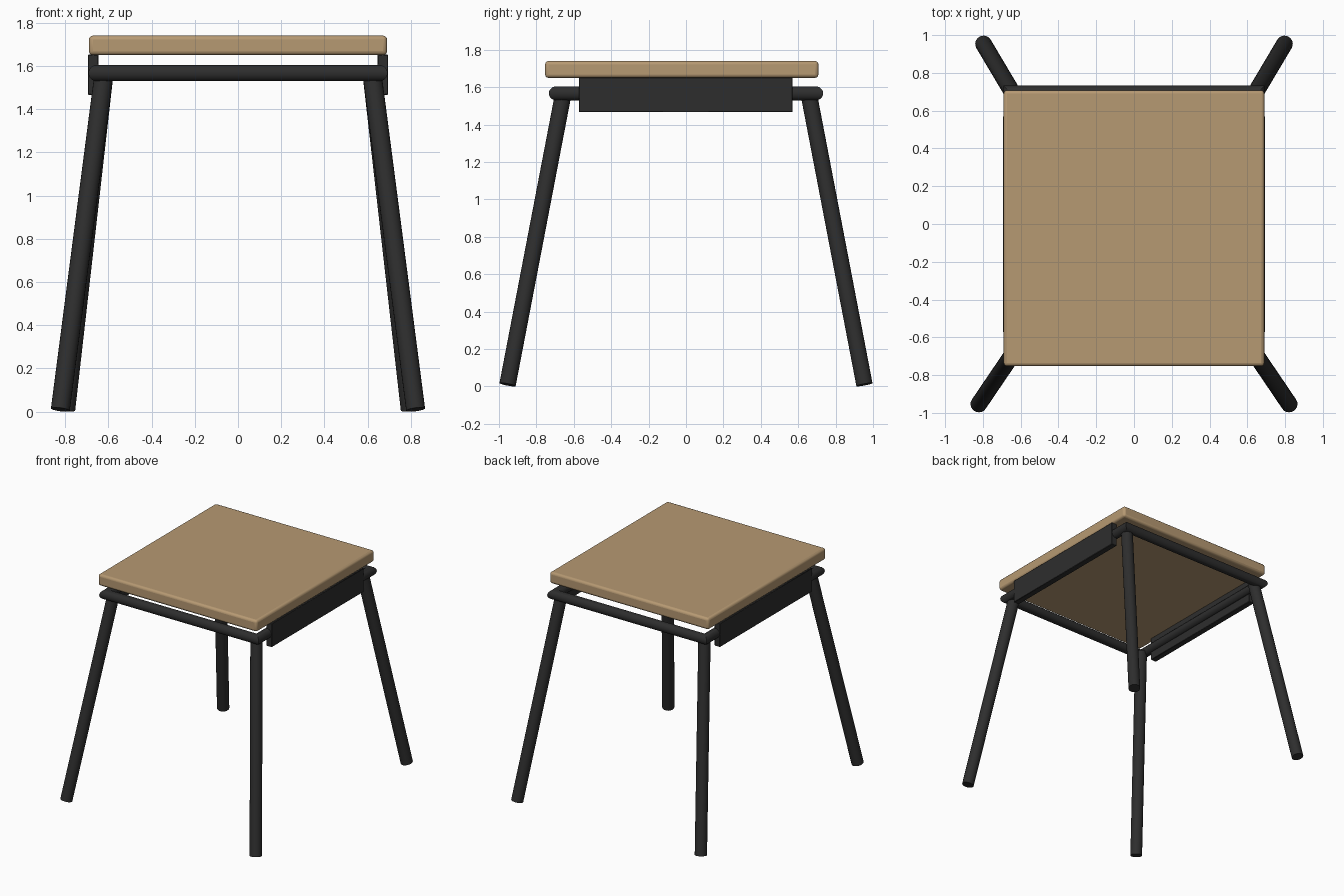
import bpy, bmesh, math
from mathutils import Vector

if "Cube" in bpy.data.objects:
    bpy.data.objects.remove(bpy.data.objects["Cube"])


def material(name, rgb):
    m = bpy.data.materials.new(name)
    m.diffuse_color = (*rgb, 1.0)
    m.use_nodes = True
    m.node_tree.nodes["Principled BSDF"].inputs["Base Color"].default_value = m.diffuse_color
    return m


wood = material("light_wood", (0.47, 0.32, 0.17))
metal = material("black_metal", (0.027, 0.027, 0.027))


def smooth(obj):
    bpy.ops.object.select_all(action='DESELECT')
    obj.select_set(True)
    bpy.context.view_layer.objects.active = obj
    bpy.ops.object.shade_smooth_by_angle(angle=math.radians(35))


def box(name, lo, hi, mat, bevel, segments):
    lo, hi = Vector(lo), Vector(hi)
    bpy.ops.mesh.primitive_cube_add(size=1, location=(lo + hi) / 2)
    obj = bpy.context.object
    obj.name = name
    obj.scale = hi - lo
    bpy.ops.object.transform_apply(location=False, rotation=False, scale=True)
    obj.data.materials.append(mat)
    b = obj.modifiers.new("rounded_edges", 'BEVEL')
    b.width, b.segments = bevel, segments
    smooth(obj)


def rod(name, a, b, radius, mat):
    a, b = Vector(a), Vector(b)
    bpy.ops.mesh.primitive_cylinder_add(vertices=20, radius=radius,
                                        depth=(b - a).length, location=(a + b) / 2)
    obj = bpy.context.object
    obj.name = name
    obj.rotation_euler = (b - a).to_track_quat('Z', 'Y').to_euler()
    obj.data.materials.append(mat)
    smooth(obj)


# Seat board
box("seat", (-0.69, -0.753, 1.65), (0.69, 0.708, 1.74), wood, 0.018, 3)

# Side plates carrying the seat
for side, s in (("left", -1), ("right", 1)):
    xs = sorted((s * 0.646, s * 0.694))
    box(side + "_plate", (xs[0], -0.573, 1.466), (xs[1], 0.57, 1.652), metal, 0.003, 1)

# Mitred tube frame under the seat
RX, RY, RZ, R, N = 0.655, 0.696, 1.567, 0.037, 20
bm = bmesh.new()
rings = []
for sx, sy in ((-1, -1), (1, -1), (1, 1), (-1, 1)):
    ring = []
    for i in range(N):
        t = 2 * math.pi * i / N
        out, up = R * math.cos(t), R * math.sin(t)
        ring.append(bm.verts.new((sx * (RX + out), sy * (RY + out), RZ + up)))
    rings.append(ring)
for k in range(4):
    p, q = rings[k], rings[(k + 1) % 4]
    for i in range(N):
        j = (i + 1) % N
        bm.faces.new((p[i], q[i], q[j], p[j]))
bmesh.ops.recalc_face_normals(bm, faces=bm.faces)
mesh = bpy.data.meshes.new("tube_frame")
bm.to_mesh(mesh)
bm.free()
frame = bpy.data.objects.new("tube_frame", mesh)
bpy.context.collection.objects.link(frame)
mesh.materials.append(metal)
smooth(frame)

# Splayed legs, the front pair slightly wider at the floor
for end, sy, foot_x in (("front", -1, 0.822), ("back", 1, 0.797)):
    for side, sx in (("left", -1), ("right", 1)):
        rod(f"{end}_{side}_leg", (sx * foot_x, sy * 0.954, 0.01),
            (sx * 0.62, sy * 0.656, 1.565), 0.044, metal)
